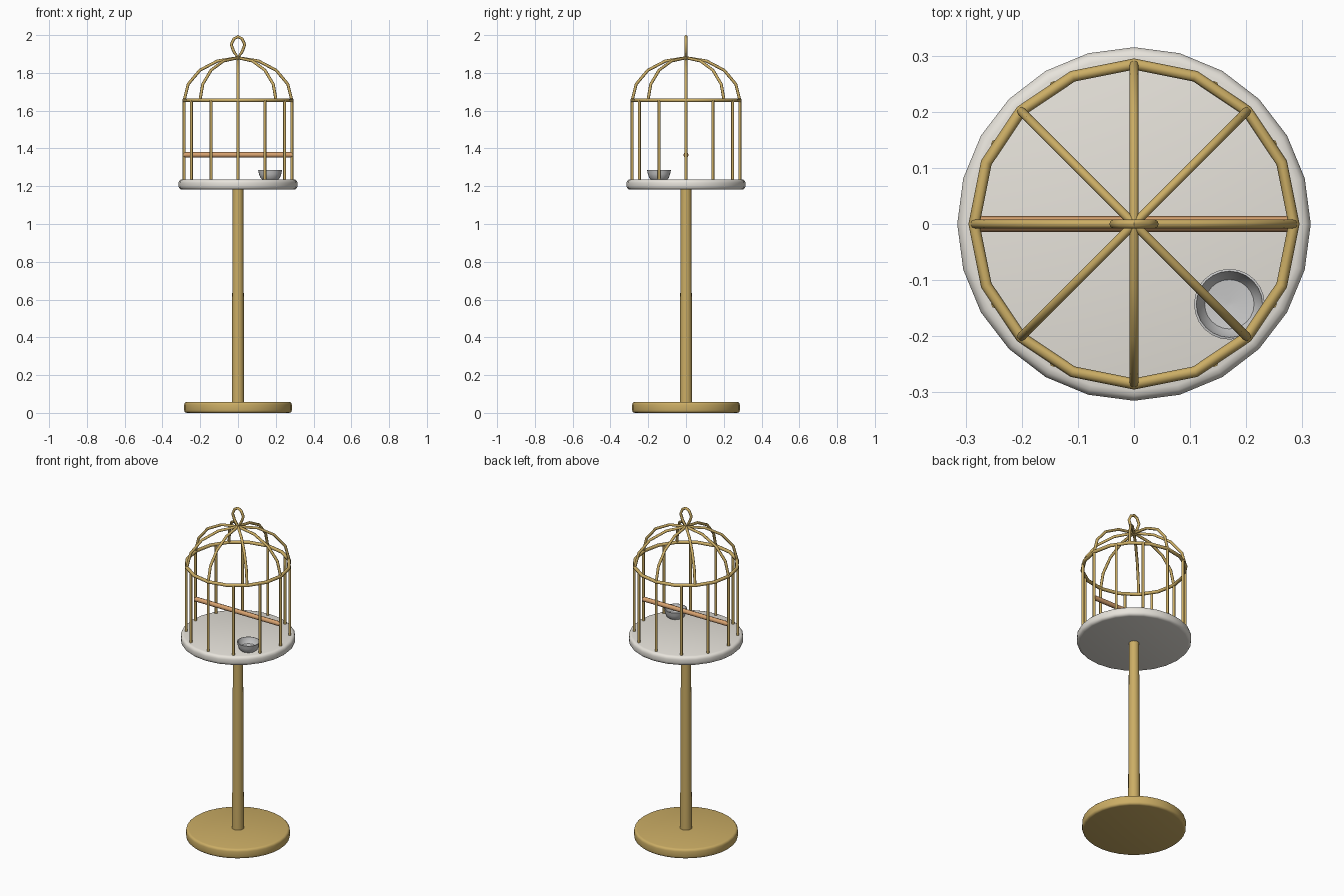
import bpy, bmesh
from math import sin, cos, pi, radians

if "Cube" in bpy.data.objects:
    bpy.data.objects.remove(bpy.data.objects["Cube"])


def material(name, rgb):
    m = bpy.data.materials.new(name)
    m.diffuse_color = (*rgb, 1)
    m.use_nodes = True
    m.node_tree.nodes["Principled BSDF"].inputs["Base Color"].default_value = m.diffuse_color
    return m


BRASS = material("brass", (0.60, 0.42, 0.13))
CREAM = material("cream", (0.80, 0.77, 0.71))
WOOD = material("wood", (0.68, 0.36, 0.16))
STEEL = material("light_metal", (0.75, 0.74, 0.72))


def finish(obj, mat, angle=40):
    obj.data.materials.clear()
    obj.data.materials.append(mat)
    bpy.ops.object.select_all(action='DESELECT')
    obj.select_set(True)
    bpy.context.view_layer.objects.active = obj
    bpy.ops.object.shade_smooth_by_angle(angle=radians(angle))


def lathe(name, profile, sides, mat, loc=(0, 0, 0)):
    # revolve an (r, z) profile; the two ends are closed with flat caps
    bm = bmesh.new()
    rings = [[bm.verts.new((r * cos(2 * pi * i / sides), r * sin(2 * pi * i / sides), z))
              for i in range(sides)] for r, z in profile]
    for a, b in zip(rings, rings[1:]):
        for i in range(sides):
            j = (i + 1) % sides
            bm.faces.new((a[i], a[j], b[j], b[i]))
    bm.faces.new(rings[0][::-1])
    bm.faces.new(rings[-1])
    bmesh.ops.recalc_face_normals(bm, faces=bm.faces)
    me = bpy.data.meshes.new(name)
    bm.to_mesh(me)
    bm.free()
    obj = bpy.data.objects.new(name, me)
    obj.location = loc
    bpy.context.collection.objects.link(obj)
    finish(obj, mat)
    return obj


def tube(name, points, radius, mat, closed=False):
    # round eight-sided wire along a path
    cu = bpy.data.curves.new(name, 'CURVE')
    cu.dimensions = '3D'
    cu.bevel_depth = radius
    cu.bevel_resolution = 2
    cu.use_fill_caps = True
    sp = cu.splines.new('POLY')
    sp.points.add(len(points) - 1)
    for p, co in zip(sp.points, points):
        p.co = (*co, 1)
    sp.use_cyclic_u = closed
    obj = bpy.data.objects.new(name, cu)
    bpy.context.collection.objects.link(obj)
    bpy.ops.object.select_all(action='DESELECT')
    obj.select_set(True)
    bpy.context.view_layer.objects.active = obj
    bpy.ops.object.convert(target='MESH')
    obj = bpy.context.view_layer.objects.active
    finish(obj, mat, 50)
    return obj


def disc(r, z0, z1, b):
    # rounded-edge disc profile
    lower = [(r - b + b * sin(t), z0 + b - b * cos(t)) for t in (0, pi / 6, pi / 3, pi / 2)]
    upper = [(x, z0 + z1 - z) for x, z in reversed(lower)]
    return lower + upper


# stand
lathe("base", disc(0.285, 0, 0.058, 0.014), 32, BRASS)
lathe("pole", [(0.033, 0.05), (0.028, 1.19)], 16, BRASS)

# cage floor
lathe("tray", disc(0.315, 1.182, 1.236, 0.018), 24, CREAM)

# upright bars
R, RING_Z, TOP_Z = 0.285, 1.655, 1.88
for i in range(12):
    a = i * pi / 6
    x, y = R * cos(a), R * sin(a)
    tube(f"bar_{i + 1}", [(x, y, 1.225), (x, y, RING_Z)], 0.008, BRASS)

# ring joining bars and dome
tube("cage_ring", [(R * cos(i * pi / 8), R * sin(i * pi / 8), RING_Z) for i in range(16)],
     0.01, BRASS, True)

# dome ribs
for i in range(8):
    a = i * pi / 4
    pts = []
    for k in range(5):
        t = k * pi / 8
        r = R * cos(t)
        pts.append((r * cos(a), r * sin(a), RING_Z + (TOP_Z - RING_Z) * sin(t)))
    tube(f"dome_rib_{i + 1}", pts, 0.008, BRASS)

# hanging loop
half = [(0.022, 1.912), (0.036, 1.95), (0.022, 1.98)]
loop = [(0, 1.882)] + half + [(0, 1.992)] + [(-x, z) for x, z in reversed(half)]
tube("top_loop", [(x, 0, z) for x, z in loop], 0.008, BRASS, True)

# perch
tube("perch", [(-0.285, 0, 1.366), (0.285, 0, 1.366)], 0.014, WOOD)

# food bowl
lathe("food_bowl", [(0.042, 0), (0.052, 0.01), (0.059, 0.03), (0.063, 0.05), (0.059, 0.051),
                    (0.054, 0.032), (0.044, 0.016), (0.004, 0.012)],
      24, STEEL, (0.17, -0.143, 1.235))
